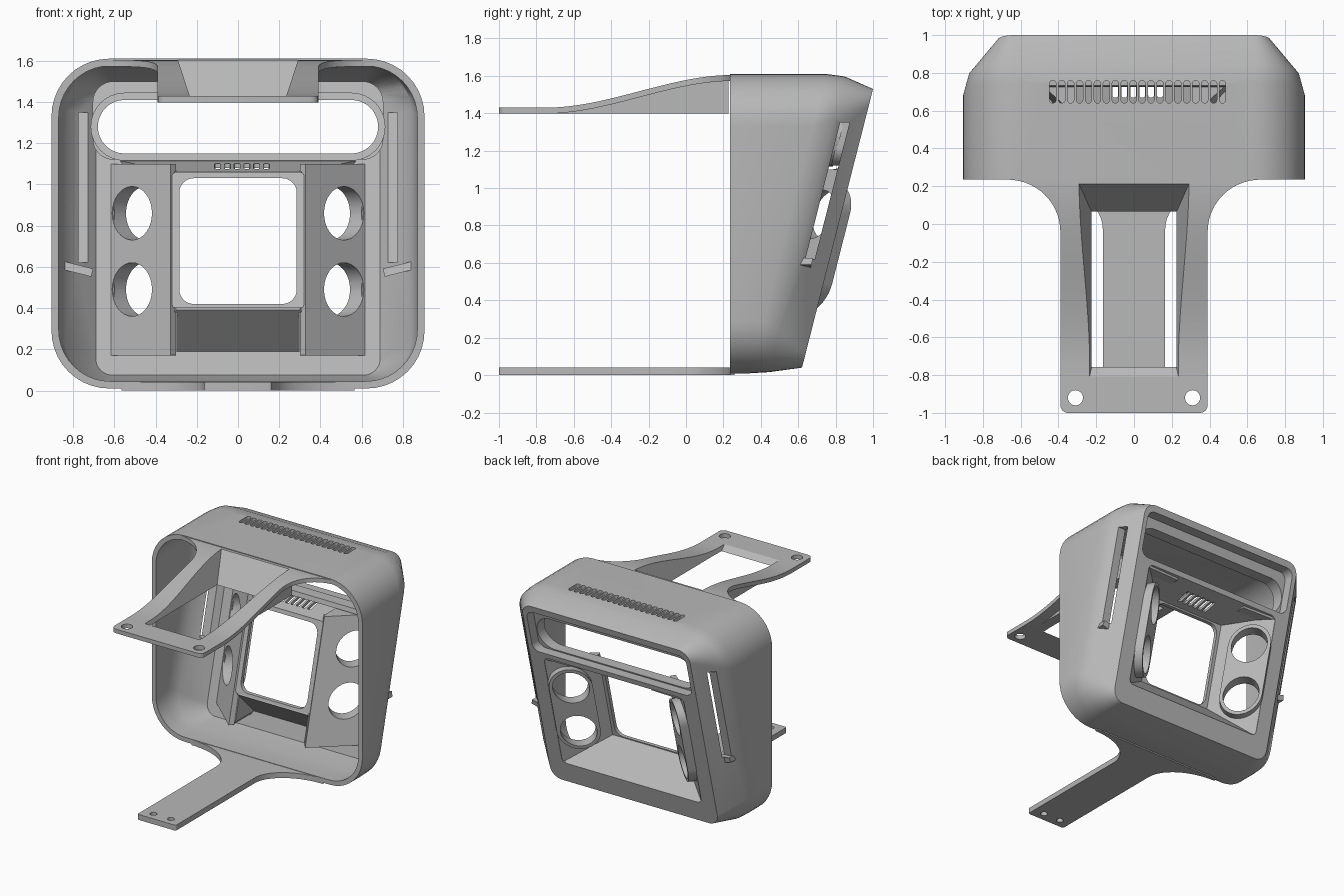
import bpy, bmesh, math
from mathutils import Matrix

cube = bpy.data.objects.get("Cube")
if cube:
    bpy.data.objects.remove(cube, do_unlink=True)

plastic = bpy.data.materials.new("grey_plastic")
plastic.use_nodes = True
plastic.diffuse_color = (0.48, 0.48, 0.48, 1)
plastic.node_tree.nodes["Principled BSDF"].inputs["Base Color"].default_value = plastic.diffuse_color

IDENTITY = Matrix.Identity(4)
# Leans a part so that y = 0 becomes the slanted rear plane
LEAN = Matrix(((1, 0, 0, 0), (0, 1, 0.255, 0.61), (0, 0, 1, 0), (0, 0, 0, 1)))
MIRRORS = {"left": Matrix.Scale(1, 4, (1, 0, 0)), "right": Matrix.Scale(-1, 4, (1, 0, 0))}


def loft(name, rings, matrix=IDENTITY):
    """Closed solid through rings of equal point count."""
    bm = bmesh.new()
    loops = [[bm.verts.new(matrix @ Matrix.Translation(p).to_translation()) for p in ring] for ring in rings]
    count = len(loops[0])
    for a, b in zip(loops, loops[1:]):
        for i in range(count):
            j = (i + 1) % count
            bm.faces.new((a[i], a[j], b[j], b[i]))
    bm.faces.new(loops[0][::-1])
    bm.faces.new(loops[-1])
    bmesh.ops.recalc_face_normals(bm, faces=bm.faces)
    mesh = bpy.data.meshes.new(name)
    bm.to_mesh(mesh)
    bm.free()
    mesh.materials.append(plastic)
    obj = bpy.data.objects.new(name, mesh)
    bpy.context.collection.objects.link(obj)
    return obj


def prism(name, axis, outline, low, high, matrix=IDENTITY):
    place = {"x": lambda a, b, h: (h, a, b),
             "y": lambda a, b, h: (a, h, b),
             "z": lambda a, b, h: (a, b, h)}[axis]
    return loft(name, [[place(a, b, h) for a, b in outline] for h in (low, high)], matrix)


def rounded(x0, x1, z0, z1, r, steps=8):
    r = min(r, 0.499 * min(x1 - x0, z1 - z0))
    corners = ((x1 - r, z1 - r), (x0 + r, z1 - r), (x0 + r, z0 + r), (x1 - r, z0 + r))
    points = []
    for k, (cx, cz) in enumerate(corners):
        for i in range(steps + 1):
            t = math.pi / 2 * (k + i / steps)
            points.append((cx + r * math.cos(t), cz + r * math.sin(t)))
    return points


def disc(x, z, r):
    return rounded(x - r, x + r, z - r, z + r, r)


def combine(target, tools, operation="DIFFERENCE", keep=False):
    bpy.context.view_layer.objects.active = target
    for tool in tools:
        mod = target.modifiers.new("combine", "BOOLEAN")
        mod.operation, mod.solver, mod.object = operation, "EXACT", tool
        bpy.ops.object.modifier_apply(modifier=mod.name)
        if not keep:
            bpy.data.objects.remove(tool, do_unlink=True)


# Housing: tapered rounded hood with a closed, slanted rear wall
def hood_ring(half, z0, z1, r, depth=None):
    return [(x, 0.235 if depth is None else 0.61 + 0.255 * z + depth, z)
            for x, z in rounded(-half, half, z0, z1, r, 10)]


housing = loft("housing", [
    hood_ring(0.69, 0.075, 1.495, 0.08, -0.04),
    hood_ring(0.84, 0.05, 1.56, 0.2, -0.2),
    hood_ring(0.87, 0.045, 1.575, 0.25, -0.3),
    hood_ring(0.87, 0.045, 1.575, 0.25),
    hood_ring(0.905, 0.01, 1.61, 0.28),
    hood_ring(0.905, 0.01, 1.61, 0.28, -0.27),
    hood_ring(0.875, 0.016, 1.597, 0.23, -0.17),
    hood_ring(0.72, 0.04, 1.53, 0.09, 0)])

# Upper window surround with a stadium opening
window_cut = prism("window_cut", "y", rounded(-0.685, 0.685, 1.14, 1.48, 0.06), -0.08, 0.1, LEAN)
stadium_cut = prism("stadium_cut", "y", rounded(-0.68, 0.68, 1.15, 1.41, 0.13), -0.4, 0.1, LEAN)
surround = prism("window_surround", "y", rounded(-0.705, 0.705, 1.12, 1.5, 0.1), -0.12, -0.005, LEAN)
flange = prism("window_flange", "y", rounded(-0.715, 0.715, 1.115, 1.445, 0.165), -0.17, -0.11, LEAN)
combine(surround, [window_cut, stadium_cut], keep=True)
combine(flange, [stadium_cut])

# Housing openings: window, control recess, side slots and top vents
recess_cut = prism("recess_cut", "y", rounded(-0.6, 0.6, 0.2, 1.1, 0.04), -0.1, 0.1, LEAN)
side_cut = prism("side_cut", "y", rounded(-1, 1, 0.62, 1.35, 0.005, 2), -0.13, -0.08, LEAN)
vent_x = [-0.43 + 0.0473 * i for i in range(20)]
vents = [prism("vent_cut", "z", rounded(x - 0.017, x + 0.017, 0.64, 0.76, 0.017, 4), 1.52, 1.7)
         for x in vent_x]
combine(housing, [window_cut, recess_cut, side_cut] + vents)

# Sloping floor and ceiling of the control recess
for name, z_back, z_deep, lift in (("recess_floor", 0.2, 0.42, -0.03), ("recess_ceiling", 1.1, 1.04, 0.02)):
    face = [(-0.6, 0, z_back), (0.6, 0, z_back), (0.3, -0.27, z_deep), (-0.3, -0.27, z_deep)]
    slab = loft(name, [face, [(x, y - 0.015, z + lift) for x, y, z in face]], LEAN)
    if name == "recess_ceiling":
        combine(slab, [prism("vent_cut", "z", rounded(x - 0.015, x + 0.015, 0.67, 0.79, 0.01, 3), 0.9, 1.3)
                       for x in vent_x[7:13]])

# Deep frame around the square opening
frame = prism("square_frame", "y", rounded(-0.32, 0.32, 0.4, 1.06, 0.02), -0.29, -0.26, LEAN)
combine(frame, [prism("square_cut", "y", rounded(-0.285, 0.285, 0.42, 1.03, 0.07), -0.5, 0, LEAN)])

# Angled wings, each with a raised oval rim and two round holes
for side, mirror in MIRRORS.items():
    lean = mirror @ LEAN
    turn = lean @ Matrix.Translation((0.45, -0.135, 0)) @ Matrix.Rotation(math.radians(42), 4, "Z")
    wing = prism(side + "_wing", "y", rounded(-0.2, 0.2, 0.17, 1.1, 0.002, 1), -0.04, 0, turn)
    rim = prism("rim", "y", rounded(-0.105, 0.205, 0.335, 1.015, 0.155, 12), -0.035, 0.06, turn)
    combine(wing, [rim], "UNION")
    combine(wing, [prism("hole_cut", "y", disc(0.05, z, 0.13), -0.3, 0.3, turn) for z in (0.49, 0.86)])
    for end, z in (("bottom", 0.17), ("top", 1.08)):
        prism(side + "_wing_" + end, "z", [(0.59, -0.01), (0.31, -0.27), (0.31, -0.02)], z, z + 0.018, lean)
    prism(side + "_wing_cheek", "x", [(-0.02, 0.19), (-0.27, 0.19), (-0.27, 0.42)], 0.295, 0.31, lean)
    # Small ledge at the foot of the side slot
    ledge = lean @ Matrix.Translation((0.78, -0.15, 0.59)) @ Matrix.Rotation(-0.25, 4, "Y")
    prism(side + "_slot_ledge", "y", rounded(-0.075, 0.075, -0.02, 0.02, 0.002, 1), -0.05, 0.06, ledge)


# Flat arms that flare into the housing
def flared(half, rx, ry, tip_r=0.04, end=0.26):
    edge = [(half - tip_r + tip_r * math.sin(t), -1 + tip_r - tip_r * math.cos(t))
            for t in (math.pi / 8 * i for i in range(5))]
    for i in range(15):
        t = math.pi / 2 * i / 14
        edge.append((half + rx - rx * math.cos(t), 0.235 - ry + ry * math.sin(t)))
    edge.append((half + rx, end))
    return edge + [(-x, y) for x, y in reversed(edge)]


tongue = prism("lower_tongue", "z", flared(0.165, 0.4, 0.265, 0.015), 0, 0.042)
combine(tongue, [prism("hole_cut", "z", disc(s * 0.075, -0.93, 0.025), -1, 1) for s in (-1, 1)])


def arm_height(y):
    t = max(0, min(1, y + 0.75))
    return 1.43 + 0.175 * t * t * (3 - 2 * t)


def arm_curve(y0, y1, drop, steps=28):
    ys = [y0 + (y1 - y0) * i / steps for i in range(steps + 1)]
    return [(y, arm_height(y) - drop) for y in ys]


arm = prism("upper_arm", "x", arm_curve(-1.02, 0.255, 0) + arm_curve(-1.02, 0.255, 0.032)[::-1], -0.8, 0.8)
combine(arm, [prism("arm_outline", "z", flared(0.39, 0.28, 0.275), 1.2, 1.8)], "INTERSECT")
combine(arm, [prism("hole_cut", "z", disc(s * 0.31, -0.92, 0.04), 1, 2) for s in (-1, 1)])

# Hopper under the arm with a tapered opening
hopper = prism("arm_hopper", "x", arm_curve(-0.84, 0.228, 0.003) + [(0.228, 1.4), (-0.84, 1.4)], -0.305, 0.305)


def hopper_ring(z):
    k = (z - 1.4) / 0.2
    half, back, front = 0.225 + 0.065 * k, 0.065 + 0.145 * k, -0.76 - 0.32 * k
    return [(-half, front, z), (half, front, z), (half, back, z), (-half, back, z)]


hopper_cut = loft("hopper_cut", [hopper_ring(1.37), hopper_ring(1.64)])
combine(arm, [hopper_cut], keep=True)
combine(hopper, [hopper_cut])

# Smooth shading with crisp edges
bpy.ops.object.select_all(action="DESELECT")
for obj in bpy.context.collection.objects:
    if obj.type == "MESH" and plastic.name in obj.data.materials:
        obj.select_set(True)
        bpy.context.view_layer.objects.active = obj
bpy.ops.object.shade_smooth_by_angle(angle=math.radians(30))
